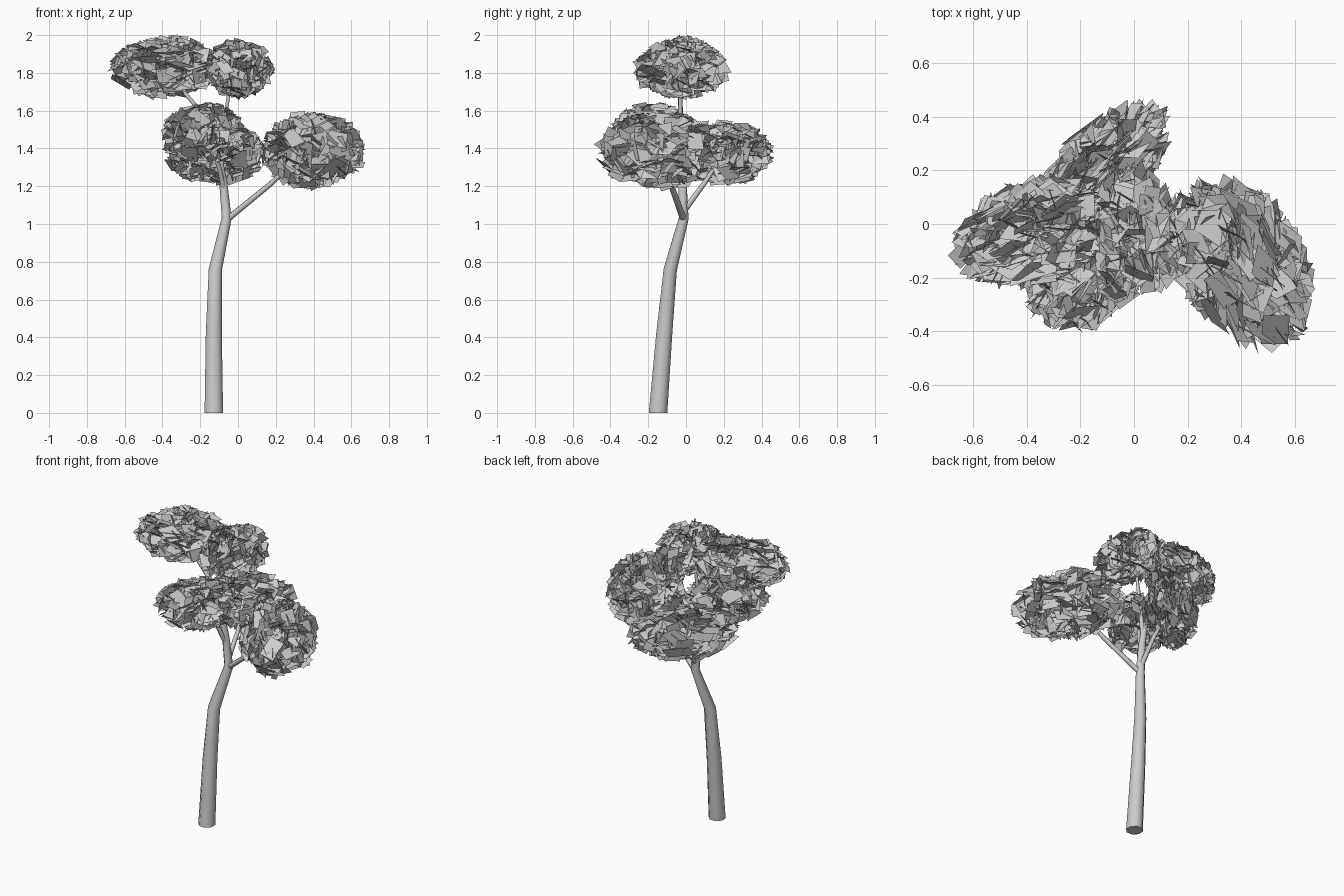
import bpy, bmesh, math, random
from mathutils import Vector, Matrix, Euler

if "Cube" in bpy.data.objects:
    bpy.data.objects.remove(bpy.data.objects["Cube"])

random.seed(7)


def make_object(name, bm):
    mesh = bpy.data.meshes.new(name)
    bm.to_mesh(mesh)
    bm.free()
    obj = bpy.data.objects.new(name, mesh)
    bpy.context.collection.objects.link(obj)
    return obj


def limb(name, path, sides):
    """Tapered tube; path is a list of (x, y, z, radius)."""
    bm = bmesh.new()
    pts = [Vector(p[:3]) for p in path]
    rings = []
    for i, p in enumerate(path):
        tangent = (pts[min(i + 1, len(pts) - 1)] - pts[max(i - 1, 0)]).normalized()
        if i == 0 and p[2] == 0:
            tangent = Vector((0, 0, 1))  # flat on the ground
        rot = Vector((0, 0, 1)).rotation_difference(tangent)
        ring = []
        for k in range(sides):
            a = 2 * math.pi * (k + 0.5) / sides
            ring.append(bm.verts.new(pts[i] + rot @ Vector((math.cos(a), math.sin(a), 0)) * p[3]))
        rings.append(ring)
    for a, b in zip(rings, rings[1:]):
        for k in range(sides):
            n = (k + 1) % sides
            bm.faces.new((a[k], a[n], b[n], b[k])).smooth = True
    bm.faces.new(rings[0][::-1])
    bm.faces.new(rings[-1])
    return make_object(name, bm)


def foliage(name, centre, semi, turn, count):
    """Ellipsoid cloud of randomly tilted flat leaf cards."""
    bm = bmesh.new()
    place = (Matrix.Translation(centre) @ Matrix.Rotation(math.radians(turn), 4, 'Z')
             @ Matrix.Diagonal((*semi, 1)))
    for _ in range(count):
        out = Vector([random.gauss(0, 1) for _ in range(3)]).normalized()
        mid = out * random.uniform(0.5, 1.0)
        rot = Euler([random.uniform(0, 2 * math.pi) for _ in range(3)]).to_matrix()
        l, w = random.uniform(0.24, 0.36), random.uniform(0.15, 0.25)
        card = [mid + rot @ Vector((x * l, y * w, 0))
                for x, y in ((-1, -0.6), (0.7, -1), (1, 0.6), (-0.7, 1))]
        # Slide cards that stick out back inside the cloud
        over = max(0, max(v.length for v in card) - random.uniform(0.94, 1.05))
        bm.faces.new([bm.verts.new(place @ (v - out * over)) for v in card])
    return make_object(name, bm)


# Trunk, rising into the top crown
limb("trunk", [(-0.128, -0.148, 0, 0.053), (-0.128, -0.115, 0.42, 0.046),
               (-0.12, -0.083, 0.76, 0.038), (-0.06, -0.012, 1.03, 0.028),
               (-0.078, -0.018, 1.22, 0.023), (-0.11, -0.025, 1.40, 0.018),
               (-0.15, -0.03, 1.55, 0.014)], 8)

# Side branches
limb("right_branch", [(-0.05, -0.015, 1.03, 0.018), (0.17, -0.08, 1.21, 0.015),
                      (0.34, -0.13, 1.37, 0.009)], 6)
limb("back_branch", [(-0.065, -0.01, 1.07, 0.016), (-0.07, 0.10, 1.22, 0.013),
                     (-0.10, 0.20, 1.37, 0.008)], 6)
limb("front_branch", [(-0.075, -0.02, 1.18, 0.016), (-0.10, -0.07, 1.30, 0.013),
                      (-0.17, -0.16, 1.48, 0.009)], 6)
limb("upper_left_branch", [(-0.14, -0.03, 1.53, 0.014), (-0.27, -0.03, 1.68, 0.012),
                           (-0.40, -0.03, 1.82, 0.007)], 6)
limb("upper_right_branch", [(-0.09, -0.022, 1.30, 0.016), (-0.065, -0.03, 1.58, 0.012),
                            (-0.03, -0.03, 1.82, 0.007)], 6)

# Leaf clouds: centre, semi-axes, turn about z, leaf count
for name, centre, semi, turn, count in (
        ("upper_left_foliage", (-0.385, -0.03, 1.83), (0.31, 0.205, 0.17), 20, 380),
        ("upper_right_foliage", (0.0, -0.03, 1.82), (0.19, 0.265, 0.16), 0, 320),
        ("right_foliage", (0.40, -0.145, 1.39), (0.36, 0.25, 0.21), -58, 400),
        ("back_foliage", (-0.125, 0.20, 1.375), (0.35, 0.17, 0.175), 45, 380),
        ("front_foliage", (-0.175, -0.175, 1.48), (0.27, 0.20, 0.165), 45, 340)):
    foliage(name, centre, semi, turn, count)
